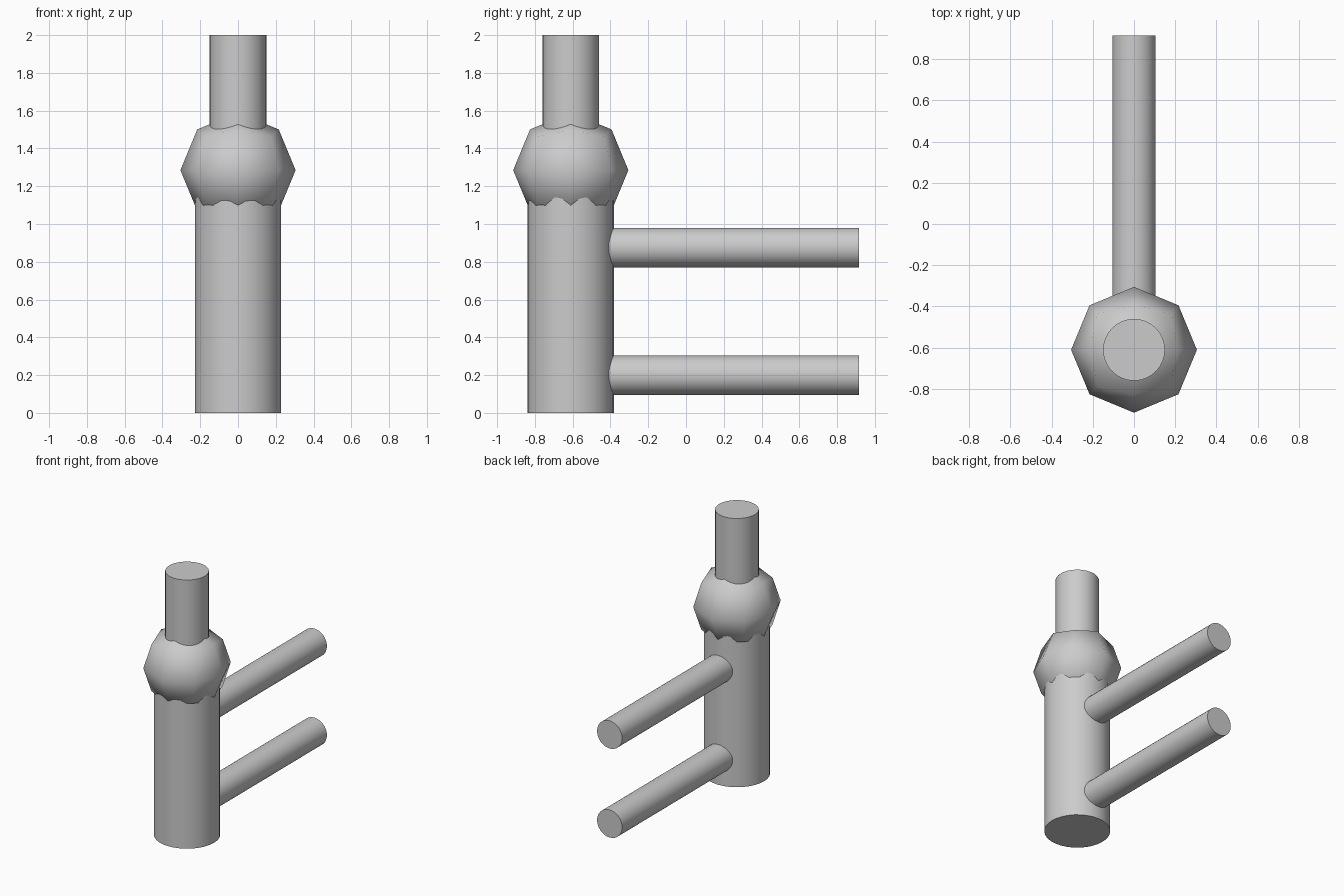
import bpy, bmesh, math

if "Cube" in bpy.data.objects:
    bpy.data.objects.remove(bpy.data.objects["Cube"])

POST_Y = -0.61


def cylinder(name, radius, start, length, rotation=(0, 0, 0), sides=32):
    """Capped cylinder running from start along its local z axis."""
    bm = bmesh.new()
    bmesh.ops.create_cone(bm, cap_ends=True, segments=sides,
                          radius1=radius, radius2=radius, depth=length)
    bmesh.ops.translate(bm, verts=bm.verts, vec=(0, 0, length / 2))
    mesh = bpy.data.meshes.new(name)
    bm.to_mesh(mesh)
    bm.free()
    ob = bpy.data.objects.new(name, mesh)
    ob.location, ob.rotation_euler = start, rotation
    bpy.context.collection.objects.link(ob)
    bpy.ops.object.select_all(action='DESELECT')
    ob.select_set(True)
    bpy.context.view_layer.objects.active = ob
    bpy.ops.object.shade_smooth_by_angle(angle=math.radians(40))
    return ob


def ball(name, radius, center):
    """Coarse ball: a once-divided cube pushed out to a sphere, smooth shaded."""
    bm = bmesh.new()
    bmesh.ops.create_cube(bm, size=2)
    bmesh.ops.subdivide_edges(bm, edges=bm.edges[:], cuts=1, use_grid_fill=True)
    for v in bm.verts:
        v.co = v.co.normalized() * radius
    # Diagonals join the edge midpoints, except on the rounder front
    for f in bm.faces[:]:
        verts = list(f.verts)
        peak = max(range(4), key=lambda i: max(abs(c) for c in verts[i].co))
        on_front = verts[peak].co.y < -0.9 * radius
        first = peak if on_front else (peak + 1) % 4
        bmesh.utils.face_split(f, verts[first], verts[(first + 2) % 4])
    bmesh.ops.recalc_face_normals(bm, faces=bm.faces[:])
    for f in bm.faces:
        f.smooth = True
    mesh = bpy.data.meshes.new(name)
    bm.to_mesh(mesh)
    bm.free()
    ob = bpy.data.objects.new(name, mesh)
    ob.location = center
    bpy.context.collection.objects.link(ob)


# Upright post, ball joint and thinner top rod
cylinder("lower_post", 0.228, (0, POST_Y, 0), 1.2)
ball("ball_joint", 0.305, (0, POST_Y, 1.285))
cylinder("top_rod", 0.15, (0, POST_Y, 1.3), 0.7)

# Two horizontal arms reaching backwards
for label, z in (("lower_arm", 0.20), ("upper_arm", 0.875)):
    cylinder(label, 0.105, (0, POST_Y, z), 0.915 - POST_Y, (-math.pi / 2, 0, 0))
